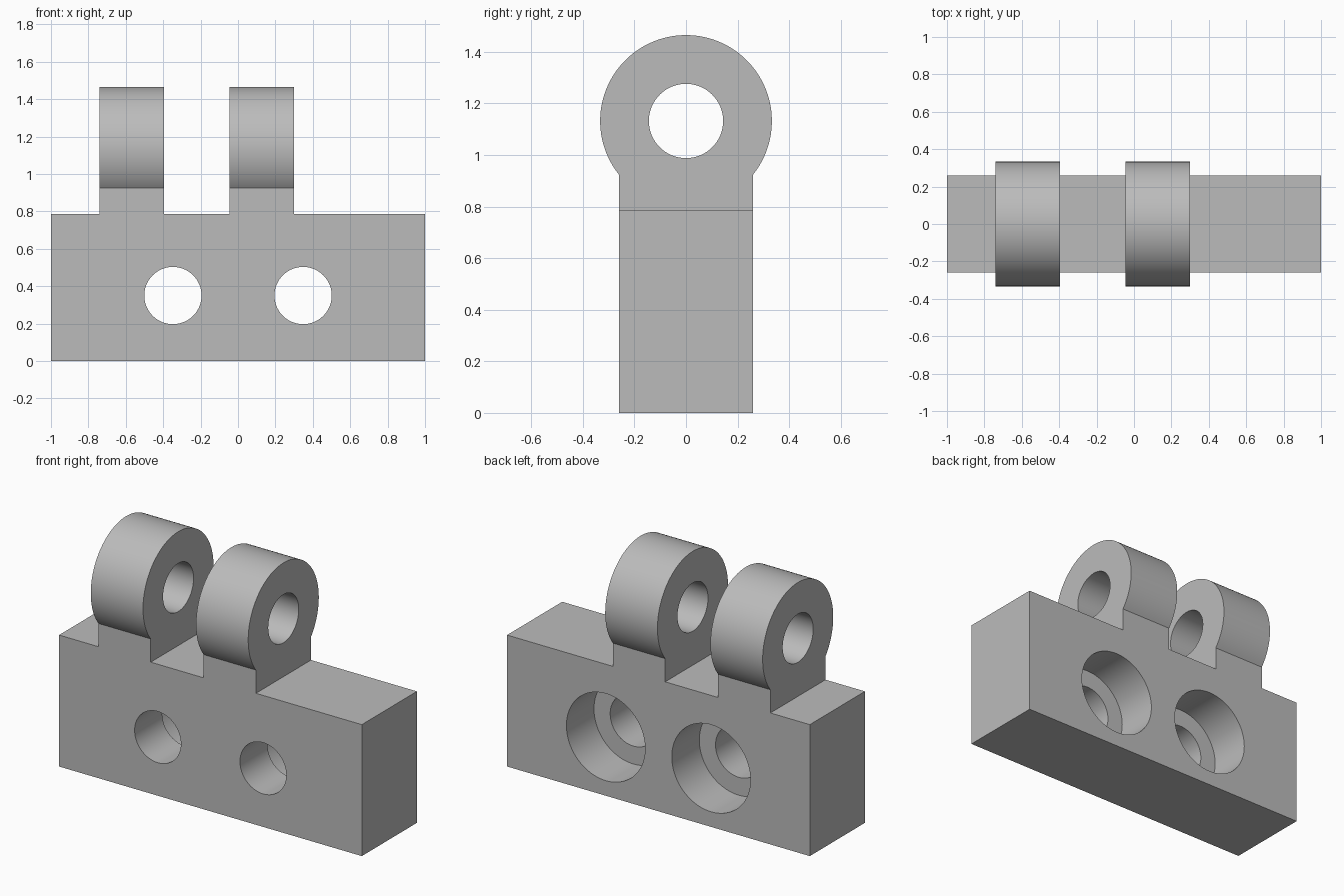
import bpy
import bmesh
import math

cube = bpy.data.objects.get("Cube")
if cube:
    bpy.data.objects.remove(cube, do_unlink=True)

# Main dimensions
HALF_DEPTH = 0.26
BLOCK_TOP = 0.785
EYE_Z, EYE_R, PIN_R = 1.132, 0.333, 0.144
LUG_WIDTH = 0.345
LUG_XS = (-0.567, 0.128)
BOLT_XS = (-0.348, 0.348)
BOLT_Z, BOLT_R, BORE_R, BORE_DEPTH = 0.35, 0.153, 0.26, 0.26

grey = bpy.data.materials.new("grey metal")
grey.use_nodes = True
colour = (0.5, 0.5, 0.5, 1)
grey.diffuse_color = colour
grey.node_tree.nodes["Principled BSDF"].inputs["Base Color"].default_value = colour


def extruded(name, profile, direction):
    """Solid made by sweeping a closed loop of points along a direction."""
    bm = bmesh.new()
    face = bm.faces.new([bm.verts.new(p) for p in profile])
    swept = bmesh.ops.extrude_face_region(bm, geom=[face])["geom"]
    verts = [v for v in swept if isinstance(v, bmesh.types.BMVert)]
    bmesh.ops.translate(bm, verts=verts, vec=direction)
    bmesh.ops.recalc_face_normals(bm, faces=bm.faces)
    mesh = bpy.data.meshes.new(name)
    bm.to_mesh(mesh)
    bm.free()
    mesh.materials.append(grey)
    obj = bpy.data.objects.new(name, mesh)
    bpy.context.collection.objects.link(obj)
    return obj


def arc(radius, start, end, count):
    step = (end - start) / count
    return [(radius * math.cos(start + i * step), radius * math.sin(start + i * step))
            for i in range(count + 1)]


def circle(radius):
    return arc(radius, 0, math.tau, 96)[:-1]


def combine(target, tool, operation):
    """Apply a boolean and discard the tool."""
    mod = target.modifiers.new(operation, "BOOLEAN")
    mod.operation = operation
    mod.solver = "EXACT"
    mod.object = tool
    bpy.context.view_layer.objects.active = target
    bpy.ops.object.modifier_apply(modifier=mod.name)
    bpy.data.objects.remove(tool, do_unlink=True)


# Base block
D = HALF_DEPTH
bracket = extruded("hinge_bracket", [(-1, -D, 0), (1, -D, 0), (1, D, 0), (-1, D, 0)],
                   (0, 0, BLOCK_TOP))

# Two lugs: round eye on a straight neck, rooted in the block
corner = -math.acos(D / EYE_R)
outline = [(y, EYE_Z + z) for y, z in arc(EYE_R, corner, math.pi - corner, 96)]
outline += [(-D, BLOCK_TOP - 0.1), (D, BLOCK_TOP - 0.1)]
for x in LUG_XS:
    left = x - LUG_WIDTH / 2
    lug = extruded("lug", [(left, y, z) for y, z in outline], (LUG_WIDTH, 0, 0))
    pin = extruded("pin_cutter", [(left - 0.05, y, EYE_Z + z) for y, z in circle(PIN_R)],
                   (LUG_WIDTH + 0.1, 0, 0))
    combine(lug, pin, "DIFFERENCE")
    combine(bracket, lug, "UNION")

# Bolt holes, counterbored from the back
for x in BOLT_XS:
    for radius, start in ((BOLT_R, -D - 0.1), (BORE_R, D - BORE_DEPTH)):
        drill = extruded("drill_cutter",
                         [(x + u, start, BOLT_Z + v) for u, v in circle(radius)],
                         (0, D + 0.1 - start, 0))
        combine(bracket, drill, "DIFFERENCE")

# Merge coplanar faces, then smooth the curved walls only
bm = bmesh.new()
bm.from_mesh(bracket.data)
bmesh.ops.remove_doubles(bm, verts=bm.verts, dist=0.0001)
bmesh.ops.dissolve_limit(bm, angle_limit=math.radians(0.5), verts=bm.verts, edges=bm.edges)
bm.to_mesh(bracket.data)
bm.free()
bpy.ops.object.select_all(action="DESELECT")
bracket.select_set(True)
bpy.context.view_layer.objects.active = bracket
bpy.ops.object.shade_smooth_by_angle(angle=math.radians(30))
